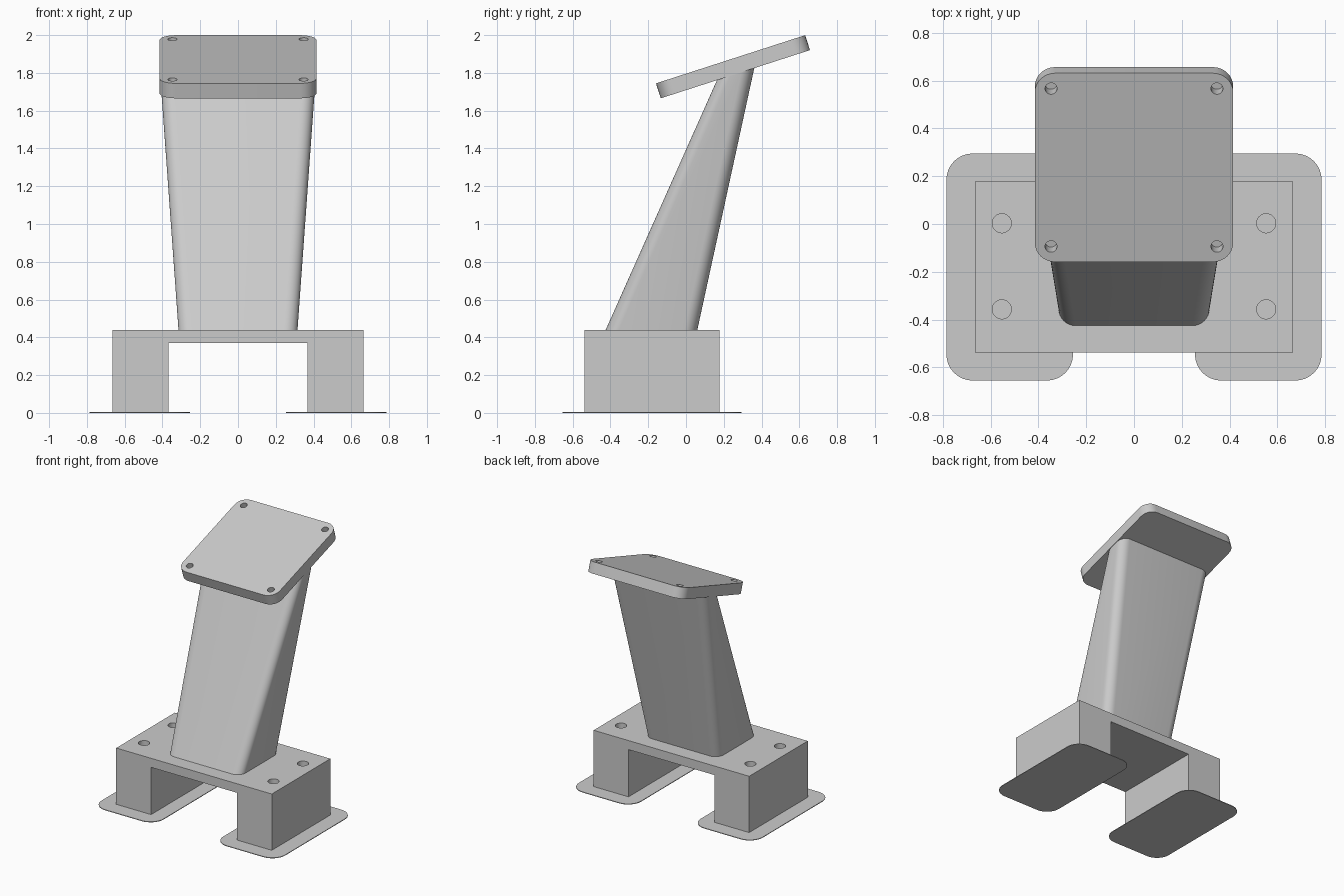
import bpy, bmesh, math
from mathutils import Matrix, Vector

if "Cube" in bpy.data.objects:
    bpy.data.objects.remove(bpy.data.objects["Cube"], do_unlink=True)

grey = bpy.data.materials.new("light grey")
grey.use_nodes = True
grey.diffuse_color = (0.6, 0.6, 0.6, 1)
grey.node_tree.nodes["Principled BSDF"].inputs["Base Color"].default_value = (0.6, 0.6, 0.6, 1)


def rounded(x0, x1, y0, y1, r, steps=8):
    """Outline of a rounded rectangle, counter-clockwise."""
    centres = [(x1 - r, y1 - r), (x0 + r, y1 - r), (x0 + r, y0 + r), (x1 - r, y0 + r)]
    return [(cx + r * math.cos(a), cy + r * math.sin(a))
            for i, (cx, cy) in enumerate(centres)
            for a in [(i + k / steps) * math.pi / 2 for k in range(steps + 1)]]


def loft(name, lower, upper):
    """Solid between two matching rings of points."""
    bm = bmesh.new()
    a = [bm.verts.new(p) for p in lower]
    b = [bm.verts.new(p) for p in upper]
    bm.faces.new(a[::-1])
    bm.faces.new(b)
    for i in range(len(a)):
        j = (i + 1) % len(a)
        bm.faces.new((a[i], a[j], b[j], b[i]))
    bmesh.ops.recalc_face_normals(bm, faces=bm.faces)
    mesh = bpy.data.meshes.new(name)
    bm.to_mesh(mesh)
    bm.free()
    mesh.materials.append(grey)
    ob = bpy.data.objects.new(name, mesh)
    bpy.context.collection.objects.link(ob)
    return ob


def slab(name, outline, z0, z1):
    return loft(name, [(x, y, z0) for x, y in outline], [(x, y, z1) for x, y in outline])


def activate(ob):
    bpy.ops.object.select_all(action='DESELECT')
    ob.select_set(True)
    bpy.context.view_layer.objects.active = ob


def drill(ob, centres, radius, z0, z1):
    """Cut round holes, then discard the cutter."""
    for x, y in centres:
        ring = [(x + radius * math.cos(k * math.tau / 32), y + radius * math.sin(k * math.tau / 32))
                for k in range(32)]
        cutter = slab("hole_cutter", ring, z0, z1)
        cutter.hide_render = True
        mod = ob.modifiers.new("hole", 'BOOLEAN')
        mod.operation = 'DIFFERENCE'
        mod.solver = 'EXACT'
        mod.object = cutter
        activate(ob)
        bpy.ops.object.modifier_apply(modifier=mod.name)
        bpy.data.objects.remove(cutter, do_unlink=True)


def smooth(ob):
    activate(ob)
    bpy.ops.object.shade_smooth_by_angle(angle=math.radians(30))


# Thin rounded feet
FOOT = 0.005
for side, x0, x1 in (("left", 0.255, 0.785), ("right", -0.785, -0.255)):
    smooth(slab(side + "_foot", rounded(x0, x1, -0.655, 0.295, 0.11), 0, FOOT))

# Bridge-shaped base with four vertical holes
W, IN, TOP, ARCH = 0.665, 0.367, 0.44, 0.37
arch = [(-W, FOOT), (-IN, FOOT), (-IN, ARCH), (IN, ARCH), (IN, FOOT), (W, FOOT), (W, TOP), (-W, TOP)]
base = loft("base", [(x, -0.537, z) for x, z in arch], [(x, 0.178, z) for x, z in arch])
drill(base, [(sx * 0.553, y) for sx in (-1, 1) for y in (0.003, -0.357)], 0.04, -0.05, 0.6)
smooth(base)

# Tilted top plate, modelled flat with its top at local zero
TILT, THICK, HALF = math.radians(17.9), 0.083, 0.415
place = Matrix.Translation((0, 0.236, 1.872)) @ Matrix.Rotation(TILT, 4, 'X')
plate = slab("top_plate", rounded(-HALF, HALF, -HALF, HALF, 0.085), -THICK, 0)
drill(plate, [(sx * 0.347, sy * 0.347) for sx in (-1, 1) for sy in (-1, 1)], 0.025, -0.07, 0.05)
plate.data.transform(place)
smooth(plate)

# Leaning, flaring column that ends on the underside of the plate
under = place @ Vector((0, 0, -THICK + 0.002))
foot_ring = [(x, y, TOP) for x, y in rounded(-0.315, 0.315, -0.425, 0.06, 0.07)]
head_ring = [(x, y, under.z + (y - under.y) * math.tan(TILT))
             for x, y in rounded(-0.412, 0.412, 0.165, 0.362, 0.07)]
smooth(loft("column", foot_ring, head_ring))
